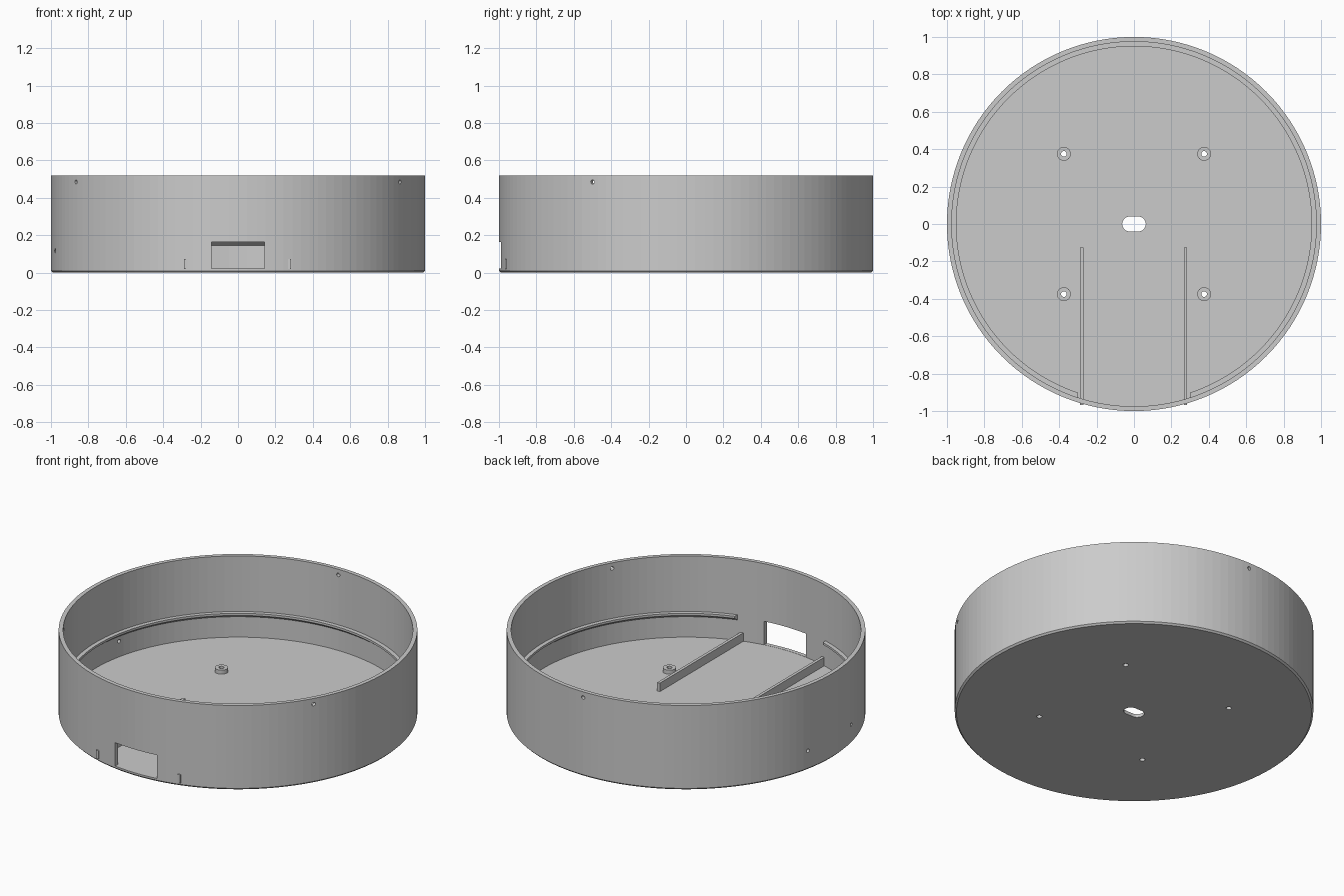
import bpy
import bmesh
from math import pi, cos, sin, atan2
from mathutils import Matrix, Vector

SIDES = 128
HEIGHT = 0.52
FLOOR = 0.02

old = bpy.data.objects.get("Cube")
if old:
    bpy.data.objects.remove(old, do_unlink=True)

grey = bpy.data.materials.new("plain grey")
grey.use_nodes = True
grey.diffuse_color = (0.6, 0.6, 0.6, 1)
grey.node_tree.nodes["Principled BSDF"].inputs["Base Color"].default_value = (0.6, 0.6, 0.6, 1)


def finish(name, bm):
    bmesh.ops.recalc_face_normals(bm, faces=bm.faces)
    mesh = bpy.data.meshes.new(name)
    bm.to_mesh(mesh)
    bm.free()
    mesh.materials.append(grey)
    obj = bpy.data.objects.new(name, mesh)
    bpy.context.collection.objects.link(obj)
    return obj


def lathe(name, profile, centre=(0, 0, 0), sides=SIDES):
    """Turn a closed (radius, height) profile around the vertical axis."""
    bm = bmesh.new()
    verts = [bm.verts.new((r, 0, z)) for r, z in profile]
    edges = [bm.edges.new((verts[i - 1], verts[i])) for i in range(len(verts))
             if profile[i - 1][0] + profile[i][0] > 0]
    bmesh.ops.spin(bm, geom=verts + edges, axis=(0, 0, 1), cent=(0, 0, 0),
                   angle=2 * pi, steps=sides, use_duplicate=False)
    bmesh.ops.remove_doubles(bm, verts=bm.verts, dist=0.0001)
    bmesh.ops.translate(bm, verts=bm.verts, vec=centre)
    return finish(name, bm)


def box(name, low, high):
    low, high = Vector(low), Vector(high)
    bm = bmesh.new()
    bmesh.ops.create_cube(bm, size=1, matrix=Matrix.Translation((low + high) / 2)
                          @ Matrix.Diagonal((*(high - low), 1)))
    return finish(name, bm)


def rod(name, centre, radius, length, direction=(0, 0, 1)):
    bm = bmesh.new()
    turn = Vector((0, 0, 1)).rotation_difference(Vector(direction)).to_matrix().to_4x4()
    bmesh.ops.create_cone(bm, cap_ends=True, segments=24, radius1=radius, radius2=radius,
                          depth=length, matrix=Matrix.Translation(centre) @ turn)
    return finish(name, bm)


def stadium(name, half_length, radius, depth):
    """Vertical prism with two rounded ends."""
    bm = bmesh.new()
    outline = []
    for i in range(34):
        side = 1 if i < 17 else -1
        a = -pi / 2 + pi * (i % 17) / 16
        outline.append(bm.verts.new((side * (half_length - radius + radius * cos(a)),
                                     side * radius * sin(a), -depth)))
    face = bm.faces.new(outline)
    top = bmesh.ops.extrude_face_region(bm, geom=[face])["geom"]
    bmesh.ops.translate(bm, vec=(0, 0, 2 * depth),
                        verts=[v for v in top if isinstance(v, bmesh.types.BMVert)])
    return finish(name, bm)


def cut(target, cutters):
    """Subtract each cutter, then discard it."""
    for cutter in cutters:
        cutter.hide_render = True
        mod = target.modifiers.new("cut", 'BOOLEAN')
        mod.operation = 'DIFFERENCE'
        mod.solver = 'EXACT'
        mod.object = cutter
        bpy.context.view_layer.objects.active = target
        bpy.ops.object.modifier_apply(modifier=mod.name)
        bpy.data.objects.remove(cutter, do_unlink=True)


# Round tray with a chamfered foot
tray = lathe("tray_shell", [(0, 0), (0.99, 0), (1, 0.01), (1, HEIGHT),
                            (0.975, HEIGHT), (0.975, FLOOR), (0, FLOOR)])

# Front opening and central cable slot
cutters = [box("window_cutter", (-0.143, -1.1, FLOOR + 0.001), (0.143, -0.9, 0.165)),
           stadium("cable_slot_cutter", 0.063, 0.04, 0.1)]

# Three screw holes under the rim, two lower holes on one side
wall_holes = [(x, y, 0.485) for x, y in ((0.866, -0.5), (-0.866, -0.5), (0, 1))]
wall_holes += [(-0.978, y, 0.117) for y in (-0.21, 0.21)]
for x, y, z in wall_holes:
    a = atan2(y, x)
    cutters.append(rod("wall_hole_cutter", (cos(a), sin(a), z), 0.011, 0.2, (cos(a), sin(a), 0)))

# Screw holes through the floor, each with a low standoff
for x in (-0.375, 0.375):
    for y in (-0.375, 0.375):
        cutters.append(rod("floor_hole_cutter", (x, y, 0), 0.015, 0.2))
        lathe("standoff", [(0.015, FLOOR - 0.001), (0.037, FLOOR - 0.001),
                           (0.037, 0.045), (0.015, 0.045)], (x, y, 0), 24)
cut(tray, cutters)

# Inner ledge with a sloping underside, interrupted at the front
ledge = lathe("inner_ledge", [(0.95, 0.165), (0.95, 0.178), (0.98, 0.178), (0.98, 0.142)])
cut(ledge, [box("ledge_gap_cutter", (-0.3, -1.1, 0), (0.3, -0.5, 0.3))])

# Two guide rails whose ends pass through the front wall
for x in (-0.28, 0.275):
    box("guide_rail", (x - 0.009, -0.968, FLOOR), (x + 0.009, -0.125, 0.072))
